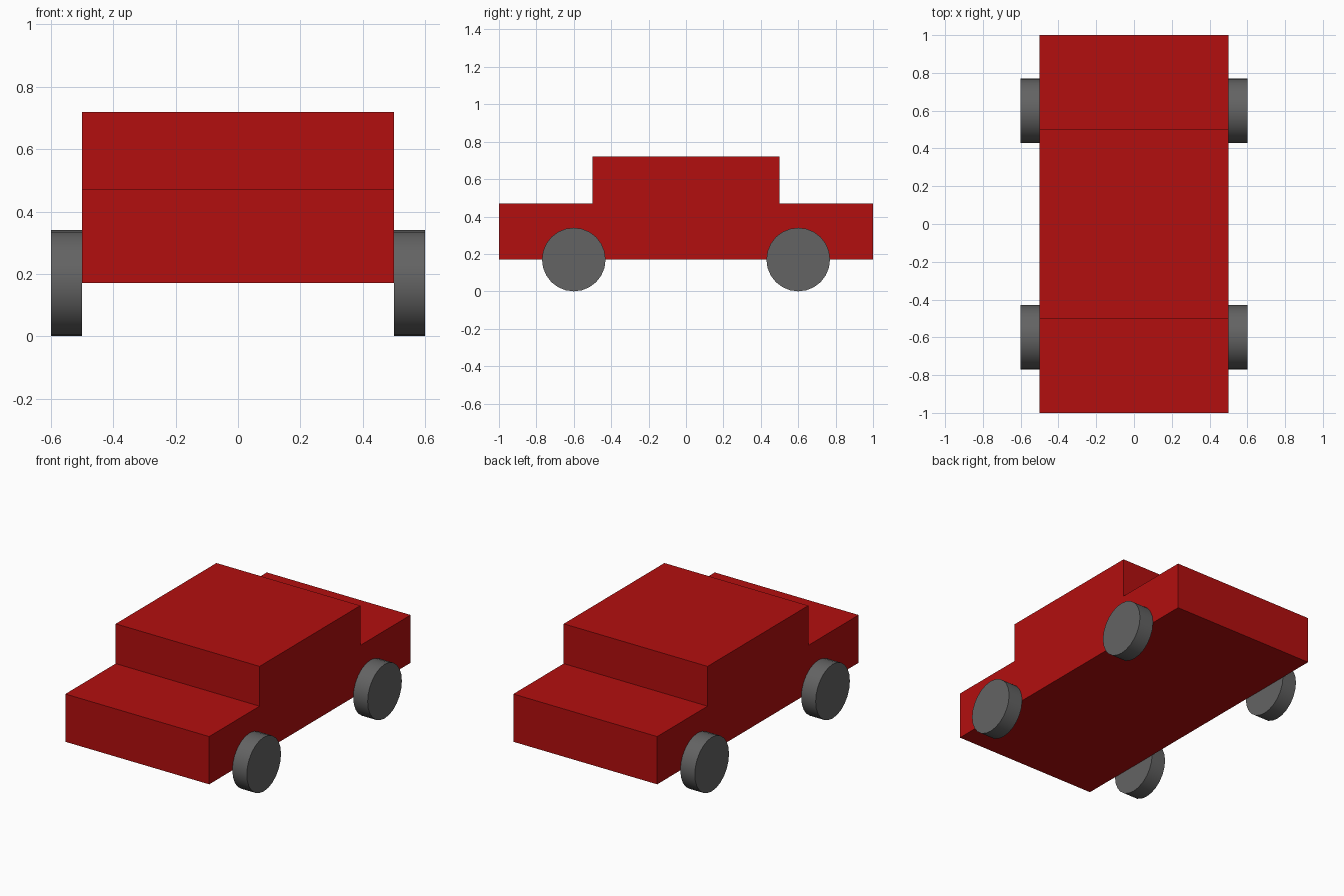
import bpy
import bmesh
from math import pi

if "Cube" in bpy.data.objects:
    bpy.data.objects.remove(bpy.data.objects["Cube"])


def make_material(name, colour):
    mat = bpy.data.materials.new(name)
    mat.use_nodes = True
    mat.diffuse_color = colour
    mat.node_tree.nodes["Principled BSDF"].inputs["Base Color"].default_value = colour
    return mat


red = make_material("red paint", (0.45, 0.0045, 0.0045, 1))
grey = make_material("grey rubber", (0.125, 0.125, 0.125, 1))

HALF_WIDTH = 0.5
WHEEL_RADIUS = 0.17
WHEEL_WIDTH = 0.1
AXLE_Y = 0.6

# Body: stepped side profile extruded across the width
half_profile = [(1, 0.17), (1, 0.47), (0.5, 0.47), (0.5, 0.72)]
profile = half_profile + [(-y, z) for y, z in reversed(half_profile)]
bm = bmesh.new()
side = bm.faces.new([bm.verts.new((-HALF_WIDTH, y, z)) for y, z in profile])
extruded = bmesh.ops.extrude_face_region(bm, geom=[side], use_keep_orig=True)
moved = [v for v in extruded["geom"] if isinstance(v, bmesh.types.BMVert)]
bmesh.ops.translate(bm, verts=moved, vec=(2 * HALF_WIDTH, 0, 0))
bmesh.ops.recalc_face_normals(bm, faces=bm.faces)
mesh = bpy.data.meshes.new("car_body")
bm.to_mesh(mesh)
bm.free()
mesh.materials.append(red)
body = bpy.data.objects.new("car_body", mesh)
bpy.context.collection.objects.link(body)

# Wheels: one short cylinder at each corner, against the body sides
for end, y in (("front", -AXLE_Y), ("rear", AXLE_Y)):
    for hand, sign in (("left", 1), ("right", -1)):
        bpy.ops.mesh.primitive_cylinder_add(
            vertices=24, radius=WHEEL_RADIUS, depth=WHEEL_WIDTH,
            location=(sign * (HALF_WIDTH + WHEEL_WIDTH / 2), y, WHEEL_RADIUS),
            rotation=(0, pi / 2, 0))
        wheel = bpy.context.object
        wheel.name = f"{end}_{hand}_wheel"
        wheel.data.materials.append(grey)
        bpy.ops.object.shade_smooth_by_angle()
